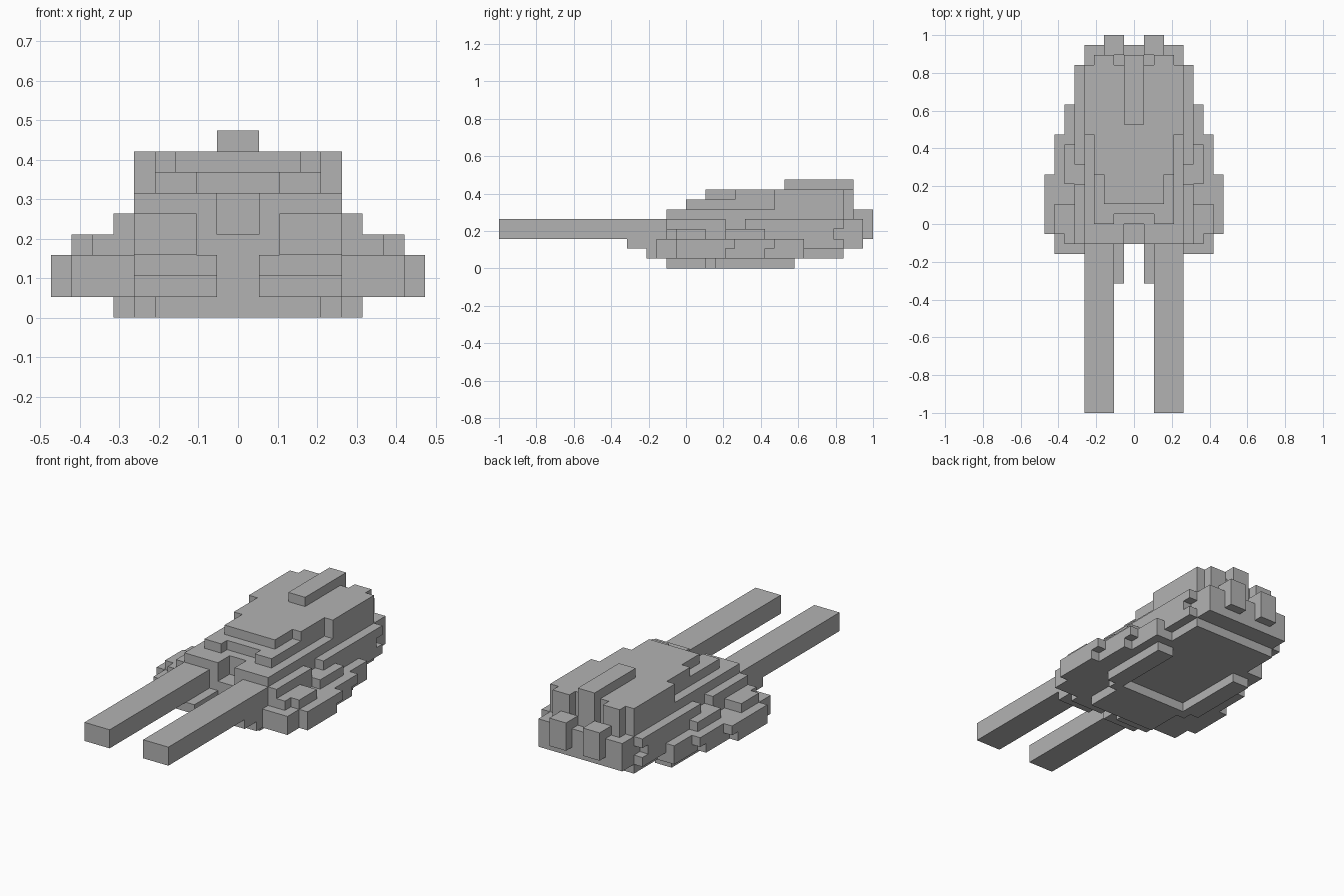
import bpy
import bmesh
from math import radians

UNIT = 1 / 19  # one block of the stepped model

default_cube = bpy.data.objects.get("Cube")
if default_cube:
    bpy.data.objects.remove(default_cube, do_unlink=True)

grey = bpy.data.materials.new("hull grey")
grey.use_nodes = True
colour = (0.45, 0.45, 0.45, 1)
grey.diffuse_color = colour
grey.node_tree.nodes["Principled BSDF"].inputs["Base Color"].default_value = colour

parts = {}


def block(name, x, y, z, remove=False):
    """Fill (or carve) a box of cells on the left side and its mirror on the right."""
    cells = parts.setdefault(name, set())
    for i in range(*x):
        for j in range(*y):
            for k in range(*z):
                pair = {(i, j, k), (-i - 1, j, k)}
                if remove:
                    cells.difference_update(pair)
                else:
                    cells.update(pair)


def deck(name, z, outline, end):
    """Stack a level whose half width changes at the given y positions."""
    stops = [start for start, _ in outline[1:]] + [end]
    for (start, width), stop in zip(outline, stops):
        block(name, (0, width), (start, stop), z)


def build(name, cells, occupied):
    """Skin a part with only its exposed faces, merged into large flat panels."""
    bm = bmesh.new()
    corners = {}

    def vertex(p):
        if p not in corners:
            corners[p] = bm.verts.new([c * UNIT for c in p])
        return corners[p]

    for cell in sorted(cells):
        for axis in range(3):
            u, v = (axis + 1) % 3, (axis + 2) % 3
            for side in (0, 1):
                neighbour = list(cell)
                neighbour[axis] += 1 if side else -1
                if tuple(neighbour) in occupied:
                    continue
                loop = []
                for du, dv in ((0, 0), (1, 0), (1, 1), (0, 1)):
                    p = list(cell)
                    p[axis] += side
                    p[u] += du
                    p[v] += dv
                    loop.append(vertex(tuple(p)))
                bm.faces.new(loop if side else loop[::-1])
    bmesh.ops.dissolve_limit(bm, angle_limit=radians(1), verts=bm.verts, edges=bm.edges)
    mesh = bpy.data.meshes.new(name)
    bm.to_mesh(mesh)
    bm.free()
    mesh.materials.append(grey)
    bpy.context.collection.objects.link(bpy.data.objects.new(name, mesh))


# Belly plate with two rails open towards the back
deck("belly_rails", (0, 1), [(-2, 4), (2, 5), (3, 6)], 11)
block("belly_rails", (0, 4), (3, 11), (0, 1), remove=True)

# Wide lower hull
deck("lower_hull", (1, 2), [(-3, 8), (-1, 9), (4, 8), (8, 7), (12, 5)], 16)
deck("lower_hull", (2, 3), [(-3, 8), (-1, 9), (5, 8), (9, 7), (12, 6), (16, 5)], 18)
block("lower_hull", (0, 1), (-3, -2), (1, 3), remove=True)

# Middle hull with side ledges
deck("middle_hull", (3, 4), [(-2, 7), (-1, 8), (2, 6), (4, 7), (8, 6), (15, 5)], 18)
deck("middle_hull", (4, 5), [(-2, 6), (4, 5), (6, 6), (16, 5)], 18)

# Upper hull and roof
deck("upper_hull", (5, 6), [(-2, 5)], 16)
deck("upper_hull", (6, 7), [(0, 4), (9, 5)], 16)
deck("upper_hull", (7, 8), [(2, 3), (5, 4), (9, 5)], 16)

# Channel between the barrels
block("middle_hull", (0, 1), (-2, 0), (4, 5), remove=True)
block("upper_hull", (0, 1), (-2, 0), (5, 6), remove=True)
block("upper_hull", (0, 2), (0, 1), (6, 7), remove=True)

# Long twin barrels and their stepped supports
block("barrels", (2, 5), (-19, -2), (3, 5))
block("barrel_supports", (1, 5), (-4, -3), (1, 2))
block("barrel_supports", (1, 5), (-6, -3), (2, 3))

# Back columns, roof fin and engines
block("back_columns", (2, 4), (16, 17), (5, 8))
block("roof_fin", (0, 1), (10, 17), (8, 9))
block("roof_fin", (0, 1), (16, 17), (5, 8))
block("engines", (1, 3), (18, 19), (3, 6))
block("engines", (1, 3), (17, 18), (5, 6))

occupied = set().union(*parts.values())
for part_name, part_cells in parts.items():
    build(part_name, part_cells, occupied)
